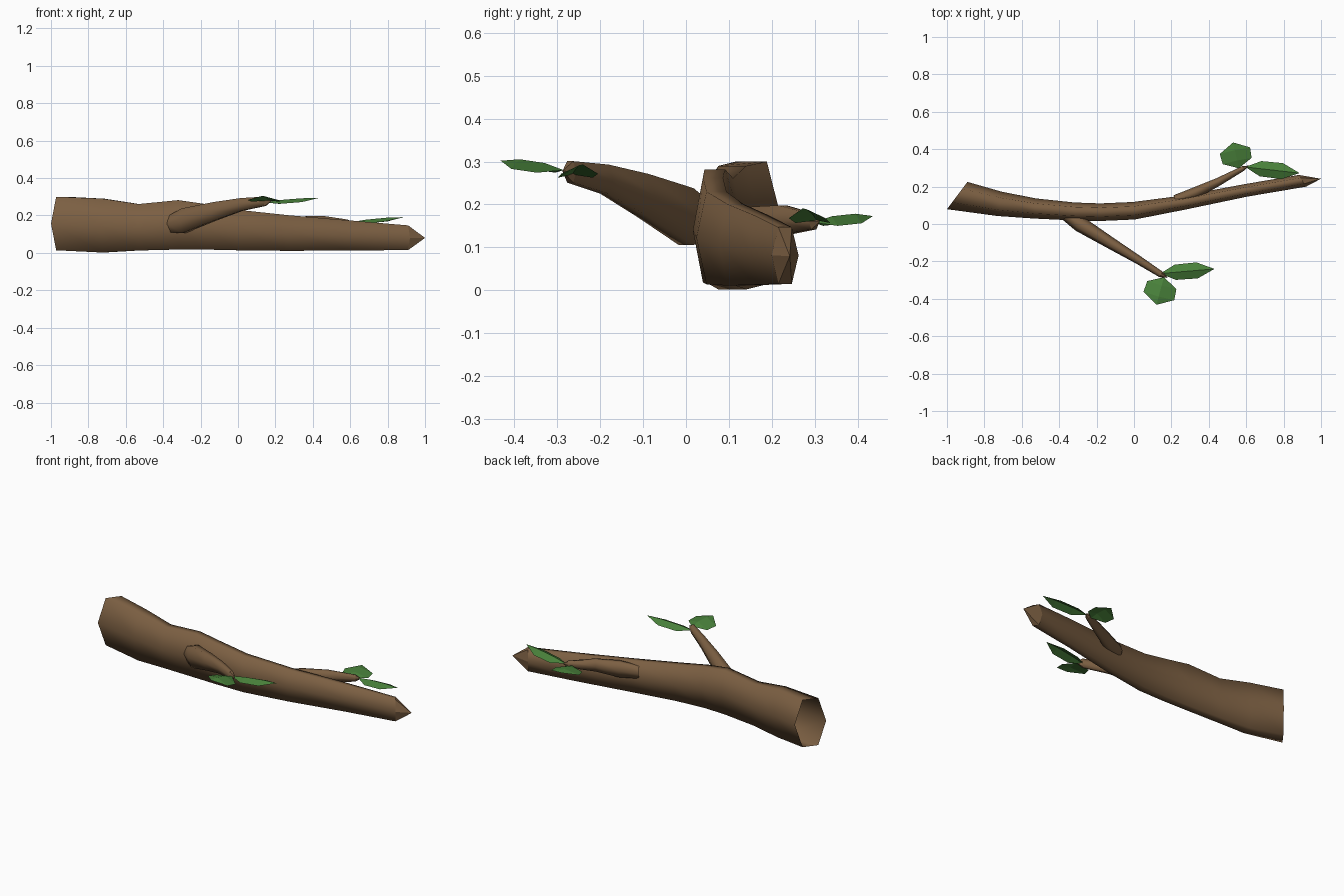
import bpy, bmesh, math
from mathutils import Vector

cube = bpy.data.objects.get("Cube")
if cube:
    bpy.data.objects.remove(cube, do_unlink=True)


def make_material(name, rgb):
    mat = bpy.data.materials.new(name)
    mat.use_nodes = True
    mat.diffuse_color = (*rgb, 1)
    shader = mat.node_tree.nodes["Principled BSDF"]
    shader.inputs["Base Color"].default_value = (*rgb, 1)
    shader.inputs["Roughness"].default_value = 0.9
    return mat


bark = make_material("bark_brown", (0.2, 0.115, 0.055))
green = make_material("leaf_green", (0.065, 0.215, 0.042))


def finish(bm, name, mat):
    mesh = bpy.data.meshes.new(name)
    bm.to_mesh(mesh)
    bm.free()
    mesh.materials.append(mat)
    obj = bpy.data.objects.new(name, mesh)
    bpy.context.collection.objects.link(obj)
    return obj


def limb(name, sections, tip, start_dir=None, end_dir=None, sides=6):
    """Tapered tube; each section is x, y, z, half width, half height."""
    bm = bmesh.new()
    centres = [Vector(s[:3]) for s in sections]
    last = len(sections) - 1
    rings = []
    for i, (x, y, z, width, height) in enumerate(sections):
        along = centres[min(i + 1, last)] - centres[max(i - 1, 0)]
        if i == 0 and start_dir:
            along = Vector(start_dir)
        if i == last and end_dir:
            along = Vector(end_dir)
        across = Vector((-along.y, along.x, 0)).normalized()
        ring = []
        for k in range(sides):
            a = math.tau * k / sides
            rise = height * math.sin(a) / math.sin(math.pi / 3)
            ring.append(bm.verts.new(centres[i] + across * width * math.cos(a)
                                     + Vector((0, 0, rise))))
        rings.append(ring)
    for a, b in zip(rings, rings[1:]):
        for k in range(sides):
            n = (k + 1) % sides
            bm.faces.new((a[k], b[k], b[n], a[n])).smooth = True
    # Pointed broken end with a crisp rim
    point = bm.verts.new(tip)
    end = rings[-1]
    for k in range(sides):
        n = (k + 1) % sides
        bm.faces.new((end[k], point, end[n]))
        bm.edges.get((end[k], end[n])).smooth = False
    # Faces wind so that normals point out of the tube
    bm.normal_update()
    probe = bm.faces[:][0] if not hasattr(bm.faces, "ensure_lookup_table") else None
    bm.faces.ensure_lookup_table()
    probe = bm.faces[0]
    middle = (centres[0] + centres[1]) / 2
    if probe.normal.dot(probe.calc_center_median() - middle) < 0:
        bmesh.ops.reverse_faces(bm, faces=bm.faces[:])
    return finish(bm, name, bark)


def leaf(name, base, tip, width, droop, arch):
    """Six-sided blade folded down along a raised midrib."""
    bm = bmesh.new()
    base, tip = Vector(base), Vector(tip)
    along = tip - base
    across = Vector((-along.y, along.x, 0)).normalized()
    up = Vector((0, 0, 1))
    root, end = bm.verts.new(base), bm.verts.new(tip)
    ribs = [bm.verts.new(base + along * t + up * arch) for t in (0.3, 0.7)]
    for side in (1, -1):
        rim = [bm.verts.new(base + along * t + across * side * width * f
                            + up * (arch - droop))
               for t, f in ((0.28, 0.95), (0.68, 1.0))]
        for loop in ((root, ribs[0], rim[0]),
                     (ribs[0], ribs[1], rim[1], rim[0]),
                     (ribs[1], end, rim[1])):
            bm.faces.new(loop if side == 1 else loop[::-1])
    return finish(bm, name, green)


# Main bough, open at its thick end
limb("main_bough", [
    (-0.945, 0.152, 0.157, 0.091, 0.143),
    (-0.72, 0.108, 0.146, 0.066, 0.144),
    (-0.53, 0.083, 0.137, 0.054, 0.124),
    (-0.32, 0.067, 0.150, 0.048, 0.132),
    (-0.18, 0.063, 0.140, 0.047, 0.122),
    (0.0, 0.071, 0.122, 0.047, 0.108),
    (0.27, 0.115, 0.106, 0.038, 0.095),
    (0.6, 0.180, 0.093, 0.034, 0.080),
    (0.9, 0.231, 0.081, 0.037, 0.066),
], (1.0, 0.242, 0.08), start_dir=(0.8, -0.6, 0), end_dir=(0.8, 0.5, 0))

# Side branches growing from inside the bough
limb("front_branch", [
    (-0.36, 0.05, 0.155, 0.035, 0.045),
    (-0.29, 0.0, 0.172, 0.042, 0.066),
    (-0.128, -0.1, 0.221, 0.032, 0.050),
    (0.02, -0.19, 0.259, 0.023, 0.034),
    (0.145, -0.27, 0.276, 0.017, 0.025),
], (0.18, -0.288, 0.278))
limb("back_branch", [
    (0.22, 0.13, 0.145, 0.025, 0.035),
    (0.33, 0.168, 0.150, 0.030, 0.045),
    (0.45, 0.225, 0.163, 0.022, 0.035),
    (0.585, 0.298, 0.160, 0.013, 0.018),
], (0.612, 0.312, 0.16))

# A long and a broad leaf on each branch
leaf("front_long_leaf", (0.14, -0.265, 0.27), (0.43, -0.24, 0.293), 0.043, 0.02, 0.006)
leaf("front_broad_leaf", (0.16, -0.285, 0.28), (0.12, -0.432, 0.302), 0.085, 0.022, 0.01)
leaf("back_long_leaf", (0.595, 0.305, 0.163), (0.885, 0.272, 0.191), 0.043, 0.02, 0.006)
leaf("back_broad_leaf", (0.56, 0.298, 0.158), (0.53, 0.436, 0.173), 0.083, 0.022, 0.01)
